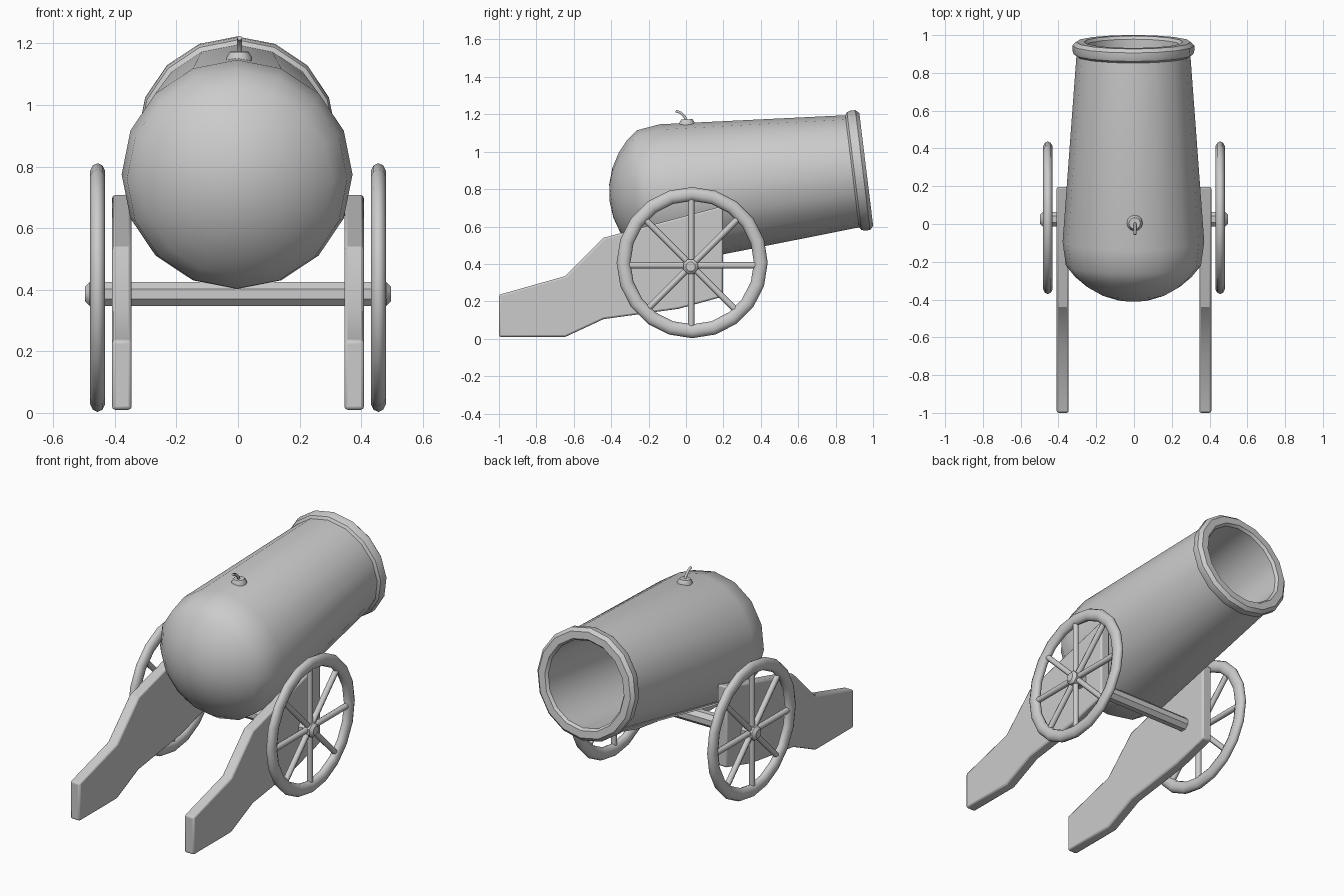
import bpy, bmesh
from math import sin, cos, pi, radians, sqrt
from mathutils import Matrix, Vector

if "Cube" in bpy.data.objects:
    bpy.data.objects.remove(bpy.data.objects["Cube"])

TILT = radians(7)


def finish(name, bm, angle=35):
    bmesh.ops.recalc_face_normals(bm, faces=bm.faces)
    mesh = bpy.data.meshes.new(name)
    bm.to_mesh(mesh)
    bm.free()
    ob = bpy.data.objects.new(name, mesh)
    bpy.context.collection.objects.link(ob)
    bpy.ops.object.select_all(action='DESELECT')
    ob.select_set(True)
    bpy.context.view_layer.objects.active = ob
    bpy.ops.object.shade_smooth_by_angle(angle=radians(angle))
    return ob


def lathe(bm, profile, sides, matrix):
    """Revolve (radius, height) pairs around local z."""
    rings = []
    for r, h in profile:
        if r == 0:
            rings.append([bm.verts.new(matrix @ Vector((0, 0, h)))] * sides)
        else:
            rings.append([bm.verts.new(matrix @ Vector(
                (r * cos(2 * pi * i / sides), r * sin(2 * pi * i / sides), h)))
                for i in range(sides)])
    for a, b in zip(rings, rings[1:]):
        for i in range(sides):
            j = (i + 1) % sides
            bm.faces.new(list(dict.fromkeys((a[i], a[j], b[j], b[i]))))


# Barrel: spherical breech, tapered tube, muzzle ring and hollow bore
R = 0.432
dome = [(r, 0.02 - sqrt(R * R - r * r)) for r in (0, 0.09, 0.175, 0.25, 0.31, 0.358)]
tube = [(0.375, -0.095), (0.302, 0.895), (0.317, 0.906), (0.323, 0.925),
        (0.323, 0.952), (0.304, 0.971), (0.262, 0.971), (0.25, 0.955),
        (0.25, 0.0), (0.18, -0.08), (0, -0.12)]
bm = bmesh.new()
lathe(bm, dome + tube, 16,
      Matrix.Translation((-0.003, 0, 0.786)) @ Matrix.Rotation(TILT - pi / 2, 4, 'X'))
finish("barrel", bm)

# Fuse socket on top of the barrel
bm = bmesh.new()
lathe(bm, [(0, -0.02), (0.042, -0.02), (0.042, 0.006), (0.03, 0.025), (0, 0.025)], 12,
      Matrix.Translation((0.004, 0.005, 1.148)) @ Matrix.Rotation(radians(3), 4, 'X'))
finish("fuse_socket", bm)

# Curved fuse
curve = bpy.data.curves.new("fuse", 'CURVE')
curve.dimensions = '3D'
curve.bevel_depth = 0.008
curve.bevel_resolution = 1
curve.use_fill_caps = True
path = [(0.004, 1.165), (-0.008, 1.188), (-0.028, 1.208), (-0.055, 1.218)]
spline = curve.splines.new('POLY')
spline.points.add(len(path) - 1)
for p, (y, z) in zip(spline.points, path):
    p.co = (0.005, y, z, 1)
bpy.context.collection.objects.link(bpy.data.objects.new("fuse", curve))

# Axle with chamfered ends
AXLE_Y, AXLE_Z = 0.025, 0.386
bm = bmesh.new()
lathe(bm, [(0, -0.497), (0.026, -0.497), (0.042, -0.482),
           (0.042, 0.482), (0.026, 0.497), (0, 0.497)], 8,
      Matrix.Translation((0, AXLE_Y, AXLE_Z)) @ Matrix.Rotation(pi / 2, 4, 'Y')
      @ Matrix.Rotation(pi / 8, 4, 'Z'))
finish("axle", bm)

CHEEK = [(-1, 0.01), (-1, 0.235), (-0.645, 0.335), (-0.44, 0.54), (0.197, 0.71),
         (0.197, 0.225), (-0.04, 0.16), (-0.44, 0.105), (-0.645, 0.01)]
WX, WY, WZ = 0.456, 0.033, 0.407

for side, label in ((-1, "left"), (1, "right")):
    # Carriage cheek
    bm = bmesh.new()
    face = bm.faces.new([bm.verts.new((side * 0.346, y, z)) for y, z in CHEEK])
    ext = bmesh.ops.extrude_face_region(bm, geom=[face])
    bmesh.ops.translate(bm, vec=(side * 0.063, 0, 0),
                        verts=[v for v in ext['geom'] if isinstance(v, bmesh.types.BMVert)])
    cheek = finish(label + "_carriage_cheek", bm, 30)
    bevel = cheek.modifiers.new("bevel", 'BEVEL')
    bevel.width = 0.01
    bevel.segments = 2
    bevel.limit_method = 'ANGLE'
    bevel.angle_limit = radians(50)

    # Wheel rim: torus with a flattened section
    bm = bmesh.new()
    section = [(0.367 + 0.037 * cos(pi * k / 5), 0.026 * sin(pi * k / 5)) for k in range(11)]
    lathe(bm, section, 20, Matrix.Translation((side * WX, WY, WZ)) @ Matrix.Rotation(pi / 2, 4, 'Y'))
    bmesh.ops.remove_doubles(bm, verts=bm.verts, dist=0.0005)
    finish(label + "_wheel_rim", bm, 50)

    # Eight spokes as four crossing bars
    bm = bmesh.new()
    for k in range(4):
        lathe(bm, [(0, -0.365), (0.017, -0.365), (0.017, 0.365), (0, 0.365)], 8,
              Matrix.Translation((side * WX, AXLE_Y + 0.003, AXLE_Z + 0.006))
              @ Matrix.Rotation(k * pi / 4, 4, 'X'))
    finish(label + "_wheel_spokes", bm, 50)
